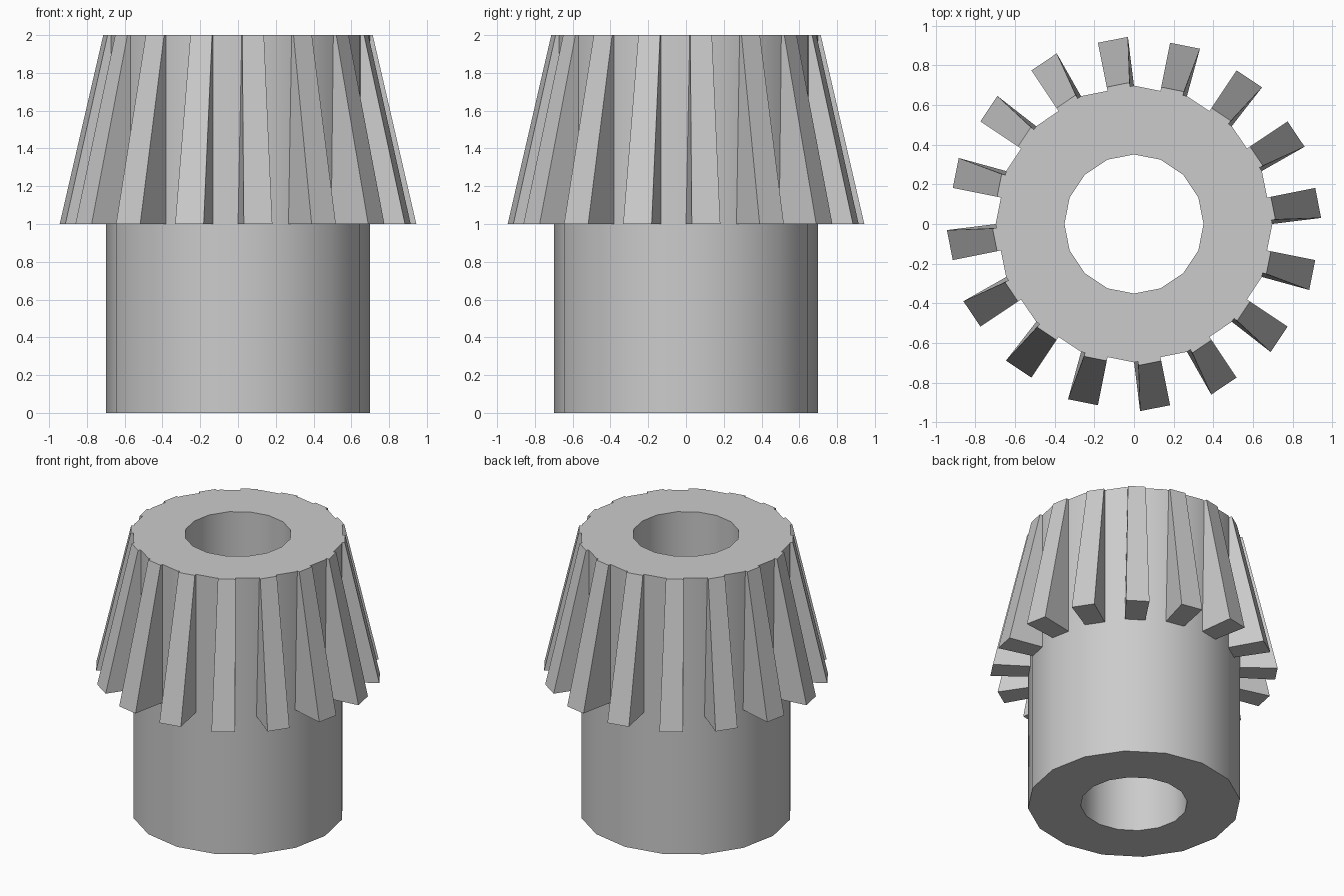
import bpy, bmesh
from math import pi, cos, sin

if "Cube" in bpy.data.objects:
    bpy.data.objects.remove(bpy.data.objects["Cube"])

N = 16                      # sides of the hub and number of teeth
R_HUB, R_BORE, H = 0.698, 0.351, 2.0
APOTHEM = R_HUB * cos(pi / N)


def make_object(name, bm):
    bmesh.ops.recalc_face_normals(bm, faces=bm.faces)
    mesh = bpy.data.meshes.new(name)
    bm.to_mesh(mesh)
    bm.free()
    ob = bpy.data.objects.new(name, mesh)
    bpy.context.collection.objects.link(ob)
    return ob


# Hub: sixteen-sided tube with a through bore
bm = bmesh.new()
profile = [(R_BORE, 0), (R_HUB, 0), (R_HUB, H), (R_BORE, H)]
rings = [[bm.verts.new((r * cos(2 * pi * i / N), r * sin(2 * pi * i / N), z))
          for r, z in profile] for i in range(N)]
for i in range(N):
    a, b = rings[i], rings[(i + 1) % N]
    for k in range(4):
        m = (k + 1) % 4
        bm.faces.new((a[k], b[k], b[m], a[m]))
hub = make_object("hub", bm)

# Teeth: tapering blocks on one half of each hub face
# section points: (distance out from the axis, distance along the hub face)
bottom = [(APOTHEM, 0), (0.932, 0), (0.932, 0.154), (APOTHEM, 0.136)]
top = [(APOTHEM, 0), (0.704, 0), (0.704, 0.117), (APOTHEM, 0.116)]
bm = bmesh.new()
for i in range(N):
    ang = 2 * pi * (i + 0.5) / N
    c, s = cos(ang), sin(ang)
    lo, hi = [[bm.verts.new((r * c + t * s, r * s - t * c, z)) for r, t in section]
              for section, z in ((bottom, H / 2), (top, H))]
    bm.faces.new(lo)
    bm.faces.new(hi)
    for k in range(4):
        m = (k + 1) % 4
        bm.faces.new((lo[k], lo[m], hi[m], hi[k]))
make_object("gear_teeth", bm)

# Smooth hub walls with sharp rims
bpy.ops.object.select_all(action='DESELECT')
hub.select_set(True)
bpy.context.view_layer.objects.active = hub
bpy.ops.object.shade_smooth_by_angle(angle=pi / 6)
